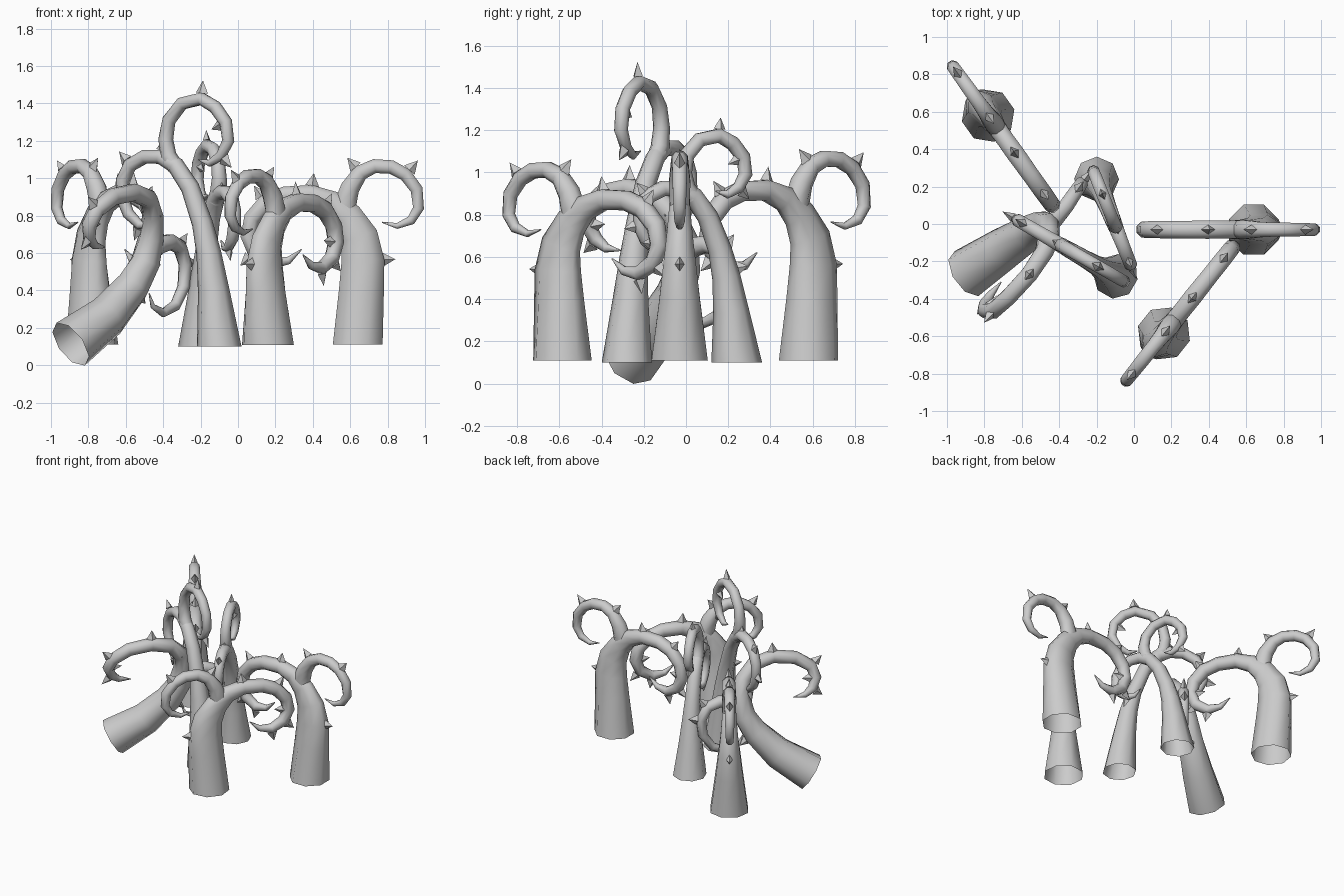
import bpy, bmesh, math
from mathutils import Vector

if "Cube" in bpy.data.objects:
    bpy.data.objects.remove(bpy.data.objects["Cube"])

SIDES = 8


def frames(pts, normal):
    """Tangent, side and binormal at each path point; upright stems get a level foot."""
    out = []
    for i in range(len(pts)):
        t = (pts[min(i + 1, len(pts) - 1)] - pts[max(i - 1, 0)]).normalized()
        if i == 0 and t.z > 0.95:
            t = Vector((0, 0, 1))
        n = (normal - t * normal.dot(t)).normalized()
        out.append((t, n.cross(t), n))
    return out


def tube(bm, pts, radii, normal, flat):
    """Smooth eight-sided tapering tube, open at the start, pointed at the tip."""
    rings = []
    for i, (p, r, (t, s, n)) in enumerate(zip(pts, radii, frames(pts, normal))):
        f = flat[i] if i < len(flat) else 1
        ring = []
        for k in range(SIDES):
            a = 2 * math.pi * (k + 0.5) / SIDES
            ring.append(bm.verts.new(p + (s * math.cos(a) + n * math.sin(a) * f) * r))
        rings.append(ring)
    for a, b in zip(rings, rings[1:]):
        for k in range(SIDES):
            j = (k + 1) % SIDES
            bm.faces.new((a[k], a[j], b[j], b[k])).smooth = True
    bm.faces.new(rings[-1])


def thorn(bm, p, r, t, d, n, size):
    """Four-sided spike standing on the tube in direction d."""
    c = p + d * r * 0.85
    base = [bm.verts.new(c + v * size) for v in (t * 0.55, n * 0.38, t * -0.55, n * -0.38)]
    tip = bm.verts.new(c + d * size)
    for k in range(4):
        bm.faces.new((base[k], base[(k + 1) % 4], tip))
    bm.faces.new(base[::-1])


def branch(bm, pts, radii, normal, thorns, curl_from=0, size=0.068, flat=()):
    """Tube plus thorns; thorns are (point index, +1 outside / -1 inside the curl)."""
    tube(bm, pts, radii, normal, flat)
    centre = sum(pts[curl_from:], Vector()) / (len(pts) - curl_from)
    fr = frames(pts, normal)
    for i, sign in thorns:
        t, s, n = fr[i]
        d = s * (sign if s.dot(pts[i] - centre) > 0 else -sign)
        thorn(bm, pts[i], radii[i], t, d, n, size)


def finish(bm, name):
    bmesh.ops.recalc_face_normals(bm, faces=bm.faces)
    mesh = bpy.data.meshes.new(name)
    bm.to_mesh(mesh)
    bm.free()
    bpy.context.collection.objects.link(bpy.data.objects.new(name, mesh))


# Wide vine profile: (distance along its plane, height, radius)
WIDE_MAIN = [(0, .11, .144), (-.02, .4, .13), (-.028, .56, .124), (-.008, .69, .108),
             (.055, .80, .085), (.14, .875, .064), (.25, .915, .053), (.39, .91, .05),
             (.49, .87, .05), (.565, .785, .048), (.585, .69, .045), (.55, .60, .042),
             (.46, .545, .036), (.37, .56, .022), (.30, .62, .003)]
WIDE_SIDE = [(.07, .80, .07), (.065, .87, .064), (.04, .95, .055), (-.015, 1.03, .046),
             (-.09, 1.065, .041), (-.18, 1.06, .04), (-.255, 1.02, .038), (-.315, .94, .036),
             (-.325, .84, .032), (-.285, .775, .027), (-.21, .745, .017), (-.13, .765, .003)]
WIDE_FLAT = (1, .8, .68, .62, .65, .8)
# Tall vine profile
TALL_MAIN = [(0, .10, .12), (.035, .4, .085), (.065, .6, .067), (.105, .76, .056),
             (.18, .95, .05), (.27, 1.07, .047), (.36, 1.115, .042), (.46, 1.115, .039),
             (.55, 1.07, .038), (.595, .99, .037), (.60, .90, .035), (.56, .81, .032),
             (.49, .75, .026), (.42, .75, .017), (.36, .80, .003)]
TALL_SIDE = [(.27, 1.06, .045), (.315, 1.12, .045), (.33, 1.21, .04), (.31, 1.31, .037),
             (.23, 1.40, .036), (.11, 1.425, .036), (.025, 1.38, .036), (-.04, 1.30, .035),
             (-.055, 1.20, .033), (-.01, 1.12, .028), (.06, 1.08, .02), (.13, 1.10, .003)]

WIDE_THORNS = ([(2, 1), (6, 1), (8, 1), (10, -1), (11, 1), (12, 1)], [(3, 1), (6, 1)])
TALL_THORNS = ([(6, 1), (8, 1), (10, 1), (12, 1)], [(5, 1), (7, -1), (9, 1)])


def planar_vine(name, base, heading, main, side, thorns, sx=1, sz=1, flat=(), size=.068):
    """Vine whose curls lie in one upright plane through its base."""
    h = Vector((heading[0], heading[1], 0)).normalized()
    normal = h.cross(Vector((0, 0, 1)))
    bm = bmesh.new()
    for prof, th, start, fl in ((main, thorns[0], 4, flat), (side, thorns[1], 0, flat[4:])):
        pts = [Vector((base[0], base[1], .105 + (z - .105) * sz)) + h * t * sx
               for t, z, r in prof]
        branch(bm, pts, [r for t, z, r in prof], normal, th, start, size, fl)
    finish(bm, name)


planar_vine("vine_right", (.64, -.03), (-1, 0), WIDE_MAIN, WIDE_SIDE, WIDE_THORNS,
            flat=WIDE_FLAT)
planar_vine("vine_front", (.16, -.585), (.62, .78), WIDE_MAIN, WIDE_SIDE, WIDE_THORNS,
            sz=.945, flat=WIDE_FLAT)
planar_vine("vine_back_left", (-.78, .58), (.58, -.81), WIDE_MAIN, WIDE_SIDE, WIDE_THORNS,
            flat=WIDE_FLAT)
planar_vine("vine_tall", (-.1, -.28), (-.87, .5), TALL_MAIN, TALL_SIDE, TALL_THORNS)
planar_vine("vine_back", (-.2, .24), (.37, -.93), TALL_MAIN, TALL_SIDE, TALL_THORNS,
            sx=.82, sz=.81, size=.055)

# Leaning vine: (x, y, z, radius)
LEAN_MAIN = [(-.895, -.265, .113, .138), (-.70, -.135, .26, .116), (-.565, -.05, .42, .096),
             (-.495, -.01, .55, .082), (-.465, -.01, .68, .07), (-.455, -.06, .80, .058),
             (-.48, -.15, .89, .052), (-.56, -.27, .925, .049), (-.67, -.39, .90, .047),
             (-.755, -.465, .83, .045), (-.795, -.465, .75, .041), (-.795, -.425, .68, .034),
             (-.765, -.375, .64, .022), (-.71, -.31, .63, .003)]
LEAN_SIDE = [(-.48, -.03, .60, .056), (-.42, .03, .645, .05), (-.36, .10, .66, .044),
             (-.31, .175, .63, .04), (-.282, .215, .54, .037), (-.29, .205, .42, .035),
             (-.335, .15, .32, .031), (-.40, .07, .28, .024), (-.455, .0, .315, .014),
             (-.475, -.025, .385, .003)]
bm = bmesh.new()
lean_normal = Vector((.8, -.6, 0))
for prof, th, start in ((LEAN_MAIN, [(2, 1), (7, 1), (9, 1), (10, -1), (11, 1)], 4),
                        (LEAN_SIDE, [(3, 1), (4, 1)], 0)):
    branch(bm, [Vector(p[:3]) for p in prof], [p[3] for p in prof], lean_normal, th, start)
finish(bm, "vine_leaning")
